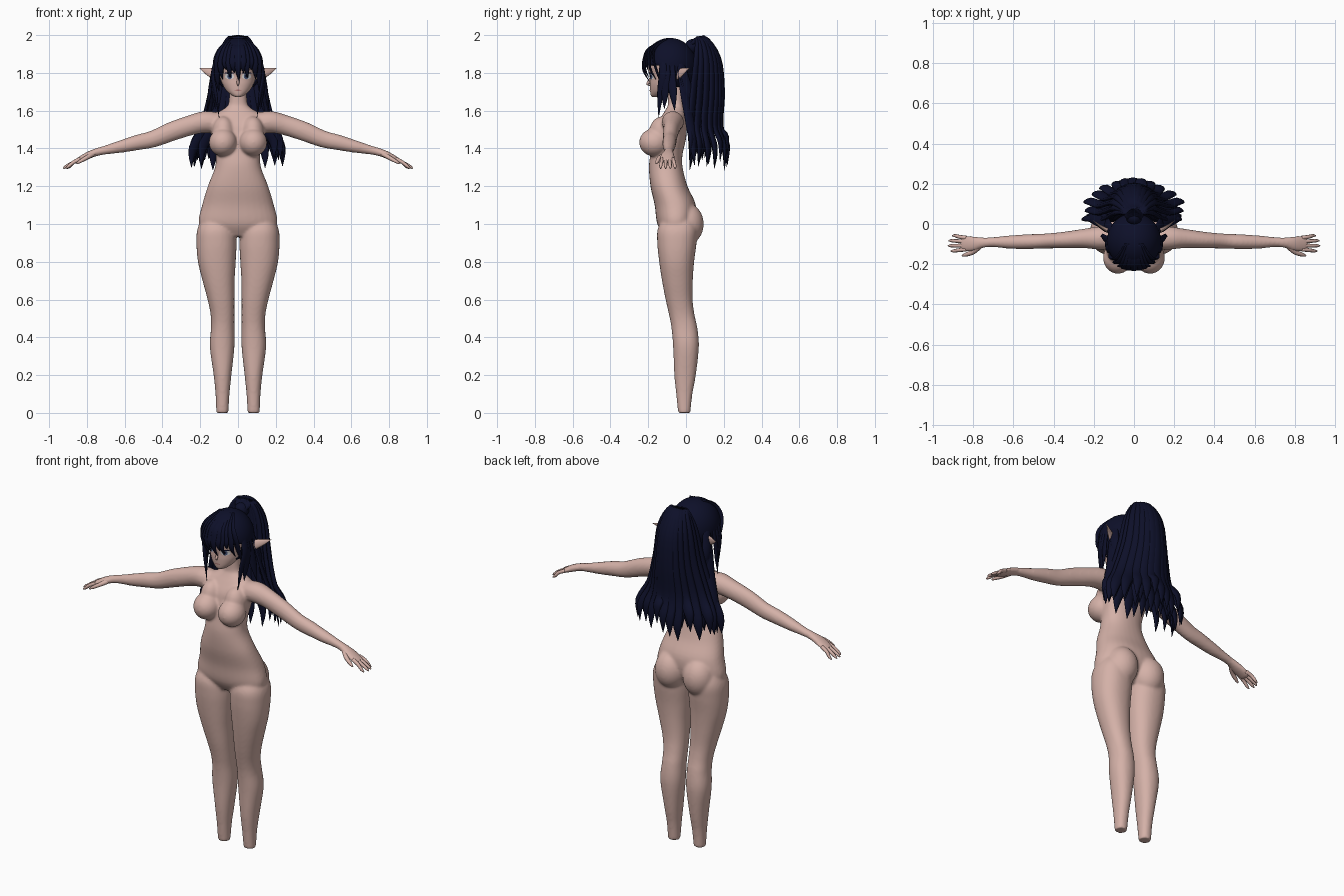
import bpy, bmesh, math, random
from mathutils import Vector, Matrix
from mathutils.bvhtree import BVHTree

if "Cube" in bpy.data.objects:
    bpy.data.objects.remove(bpy.data.objects["Cube"])

random.seed(4)

def material(name, rgb):
    m = bpy.data.materials.new(name)
    m.diffuse_color = (*rgb, 1)
    m.use_nodes = True
    m.node_tree.nodes["Principled BSDF"].inputs["Base Color"].default_value = m.diffuse_color
    return m

SKIN = material("skin", (0.66, 0.44, 0.39))
HAIR = material("dark_blue_hair", (0.004, 0.005, 0.022))
WHITE = material("eye_white", (0.75, 0.73, 0.73))
IRIS = material("iris_blue", (0.08, 0.11, 0.22))
LIPS = material("lips", (0.42, 0.17, 0.16))

def spline(keys, steps):
    """Catmull-Rom through tuples of any length."""
    out, n = [], len(keys)
    for i in range(n - 1):
        a, b, c, d = keys[max(i - 1, 0)], keys[i], keys[i + 1], keys[min(i + 2, n - 1)]
        for s in range(steps):
            t = s / steps
            out.append([0.5 * (2 * q + (r - p) * t + (2 * p - 5 * q + 4 * r - w) * t * t
                        + (3 * q - p - 3 * r + w) * t ** 3) for p, q, r, w in zip(a, b, c, d)])
    return out + [list(keys[-1])]

def bridge(bm, rings):
    """Skin a stack of rings (lists of points) and close both ends."""
    vs = [[bm.verts.new(p) for p in r] for r in rings]
    n = len(vs[0])
    for a, b in zip(vs, vs[1:]):
        for i in range(n):
            bm.faces.new((a[i], a[(i + 1) % n], b[(i + 1) % n], b[i]))
    bm.faces.new(vs[0][::-1])
    bm.faces.new(vs[-1])

def power(v, e):
    return math.copysign(abs(v) ** e, v)

def loft_z(bm, keys, n=32, e=0.9, steps=5):
    """Keys: z, centre x, half width, front y, back y."""
    rings = []
    for z, cx, hw, yf, yb in spline(keys, steps):
        rings.append([(cx + hw * power(math.cos(a), e), (yf + yb) / 2 + (yb - yf) / 2 * power(math.sin(a), e), z)
                      for a in (2 * math.pi * i / n for i in range(n))])
    bridge(bm, rings)

def strand(bm, keys, normal, n=8, steps=4):
    """Flat tapered tube. Keys: x, y, z, half width, half thickness."""
    pts = spline(keys, steps)
    rings = []
    for i, p in enumerate(pts):
        t = (Vector(pts[min(i + 1, len(pts) - 1)][:3]) - Vector(pts[max(i - 1, 0)][:3])).normalized()
        side = t.cross(Vector(normal)).normalized()
        up = side.cross(t)
        w, h = max(p[3], 0.0008), max(p[4], 0.0008)
        rings.append([Vector(p[:3]) + side * w * math.cos(a) + up * h * math.sin(a)
                      for a in (2 * math.pi * k / n for k in range(n))])
    bridge(bm, rings)

def ball(bm, c, r, seg=32):
    bmesh.ops.create_uvsphere(bm, u_segments=seg, v_segments=seg // 2, radius=1,
                              matrix=Matrix.Translation(c) @ Matrix.Diagonal((*r, 1)))

def finish(bm, name, mat):
    bmesh.ops.recalc_face_normals(bm, faces=bm.faces[:])
    me = bpy.data.meshes.new(name)
    bm.to_mesh(me)
    bm.free()
    me.materials.append(mat)
    for p in me.polygons:
        p.use_smooth = True
    ob = bpy.data.objects.new(name, me)
    bpy.context.collection.objects.link(ob)
    return ob

def bake(ob):
    """Apply all modifiers."""
    dg = bpy.context.evaluated_depsgraph_get()
    me = bpy.data.meshes.new_from_object(ob.evaluated_get(dg))
    mat = ob.data.materials[0]
    ob.modifiers.clear()
    ob.data = me
    me.materials.clear()
    me.materials.append(mat)
    for p in me.polygons:
        p.use_smooth = True
        p.material_index = 0

# body: torso, legs and arms fused into one smooth skin
bm = bmesh.new()
loft_z(bm, [(.935, 0, .15, -.115, .0), (1.0, 0, .208, -.152, .045), (1.1, 0, .19, -.166, .052),
            (1.2, 0, .16, -.188, .008), (1.3, 0, .122, -.196, -.018), (1.37, 0, .118, -.188, -.018),
            (1.45, 0, .132, -.172, 0), (1.52, 0, .147, -.158, .005), (1.57, 0, .14, -.13, 0),
            (1.61, 0, .075, -.105, -.008), (1.64, 0, .05, -.095, -.012), (1.74, 0, .045, -.1, -.012)])
for s in (-1, 1):
    # leg
    loft_z(bm, [(0, s * .083, .032, -.042, .023), (.1, s * .082, .037, -.052, .034),
                (.2, s * .082, .047, -.062, .052), (.35, s * .084, .065, -.068, .068),
                (.45, s * .081, .062, -.077, .06), (.52, s * .082, .063, -.09, .045),
                (.6, s * .09, .071, -.108, .035), (.7, s * .103, .085, -.127, .036),
                (.8, s * .112, .1, -.142, .043), (.9, s * .114, .106, -.152, .056),
                (.98, s * .115, .098, -.148, .06), (1.06, s * .11, .06, -.1, .03)])
    # seat and chest volumes
    ball(bm, (s * .09, .003, 1.0), (.09, .091, .11))
    ball(bm, (s * .08, -.168, 1.432), (.074, .08, .074))
    ball(bm, (s * .078, -.125, 1.485), (.06, .07, .085))
    # arm down to the palm
    strand(bm, [(s * .09, -.07, 1.53, .055, .055), (s * .17, -.07, 1.54, .058, .058),
                (s * .25, -.072, 1.523, .048, .053), (s * .35, -.08, 1.49, .041, .051),
                (s * .45, -.085, 1.45, .037, .045), (s * .53, -.088, 1.432, .037, .041),
                (s * .62, -.09, 1.41, .033, .033), (s * .70, -.09, 1.392, .025, .024),
                (s * .75, -.093, 1.38, .026, .021), (s * .80, -.098, 1.36, .038, .019),
                (s * .85, -.098, 1.335, .038, .013), (s * .862, -.098, 1.329, .032, .01)],
           (0, 0, 1), n=24)
body = finish(bm, "body", SKIN)
m = body.modifiers.new("fuse", 'REMESH')
m.mode, m.voxel_size, m.use_smooth_shade = 'VOXEL', 0.0075, True
m = body.modifiers.new("soften", 'SMOOTH')
m.factor, m.iterations = 0.5, 8
bake(body)

# fingers and thumbs
bm = bmesh.new()
for s in (-1, 1):
    for y0, y1, tip in ((-.069, -.058, .905), (-.088, -.083, .922), (-.107, -.108, .925), (-.126, -.134, .912)):
        strand(bm, [(s * .835, y0, 1.344, .011, .011), (s * .87, (y0 + y1) / 2, 1.327, .0095, .0095),
                    (s * (tip - .015), y1, 1.305, .008, .008), (s * tip, y1, 1.294, .003, .003)], (0, 0, 1))
    strand(bm, [(s * .765, -.105, 1.372, .016, .014), (s * .80, -.138, 1.352, .013, .012),
                (s * .835, -.152, 1.332, .010, .009), (s * .855, -.157, 1.32, .004, .004)], (0, 0, 1))
finish(bm, "fingers", SKIN)

# head with pointed chin and small nose
bm = bmesh.new()
loft_z(bm, [(1.672, 0, .012, -.178, -.14), (1.682, 0, .034, -.186, -.11), (1.705, 0, .061, -.19, -.07),
            (1.74, 0, .083, -.192, -.03), (1.78, 0, .096, -.192, .005), (1.84, 0, .106, -.205, .03),
            (1.9, 0, .1, -.195, .03), (1.95, 0, .07, -.16, .0), (1.965, 0, .03, -.12, -.04)], e=.95)
tree = BVHTree.FromBMesh(bm)
strand(bm, [(0, -.188, 1.775, .004, .004), (0, -.197, 1.752, .007, .008),
            (0, -.204, 1.741, .006, .006), (0, -.19, 1.732, .002, .002)], (0, -1, 0))
finish(bm, "head", SKIN)

# pointed ears
bm = bmesh.new()
for s in (-1, 1):
    strand(bm, [(s * .09, -.05, 1.785, .022, .010), (s * .125, -.035, 1.795, .028, .010),
                (s * .165, -.012, 1.81, .018, .006), (s * .205, .018, 1.826, .001, .001)], (0, -1, 0), n=12)
finish(bm, "ears", SKIN)

def plate(name, items, lift, mat, n=20):
    """Thin ovals laid on the face. Items: x, z, half width, half height."""
    bm = bmesh.new()
    for x, z, rx, rz in items:
        rows = []
        for k in (0, .5, 1):
            row = []
            for i in range(n):
                a = 2 * math.pi * i / n
                px, pz = x + k * rx * math.cos(a), z + k * rz * math.sin(a)
                hit = tree.ray_cast(Vector((px, -1, pz)), Vector((0, 1, 0)))[0]
                row.append(bm.verts.new((px, (hit.y if hit else -.15) - lift, pz)))
                if k == 0:
                    break
            rows.append(row)
        for i in range(n):
            j = (i + 1) % n
            bm.faces.new((rows[0][0], rows[1][i], rows[1][j]))
            bm.faces.new((rows[1][i], rows[2][i], rows[2][j], rows[1][j]))
    return finish(bm, name, mat)

# eyes, lashes and mouth
plate("eye_whites", [(s * .045, 1.782, .024, .016) for s in (-1, 1)], .002, WHITE)
plate("irises", [(s * .044, 1.782, .013, .016) for s in (-1, 1)], .003, IRIS)
plate("pupils", [(s * .044, 1.783, .006, .008) for s in (-1, 1)], .004, HAIR)
plate("lashes", [(s * .046, 1.799, .027, .004) for s in (-1, 1)], .005, HAIR)
plate("mouth", [(0, 1.708, .018, .003)], .002, LIPS)

# hair cap: ellipsoid with the face opening removed
C, R = (0, -.085, 1.84), (.134, .14, .145)
bm = bmesh.new()
ball(bm, C, R, 48)
def in_opening(f):
    c = f.calc_center_median()
    return c.z < (1.84 if c.y < -.13 else 1.73)
bmesh.ops.delete(bm, geom=[f for f in bm.faces if in_opening(f)], context='FACES')
cap = finish(bm, "hair_cap", HAIR)
m = cap.modifiers.new("thickness", 'SOLIDIFY')
m.thickness, m.offset = 0.006, -1
bake(cap)

def cap_y(x, z):
    return C[1] - R[1] * math.sqrt(max(.05, 1 - (x / R[0]) ** 2 - ((z - C[2]) / R[2]) ** 2))

# fringe and locks framing the face
bm = bmesh.new()
for u, tip in ((0, 1.755), (.22, 1.80), (.4, 1.775), (.58, 1.815), (.78, 1.765), (.95, 1.70)):
    for s in ((-1, 1) if u else (1,)):
        v = s * u
        keys = [(.04 * v, -.1, 1.978, .012, .005)]
        for x, z, w in ((.08 * v, 1.93, .02), (.108 * v, 1.87, .021), (.116 * v, (1.87 + tip) / 2, .015)):
            keys.append((x, cap_y(x, z) - .002, z, w, .006))
        strand(bm, keys + [(.112 * v + .006, cap_y(.112 * v, tip) + .004, tip, .001, .001)], (0, -1, 0))
for s in (-1, 1):
    for x, y, z, w in ((.1, -.145, 1.565, .022), (.12, -.115, 1.61, .026), (.165, -.06, 1.60, .026)):
        strand(bm, [(s * .115, y * .5 - .05, 1.88, .018, .006), (s * .134, y * .5 - .05, 1.79, w, .008),
                    (s * (x * .5 + .068), y * .8 - .02, 1.69, w * .8, .008), (s * x, y, z, .001, .001)], (s, -.3, 0))
finish(bm, "fringe", HAIR)

# ponytail: three layers of strands that spread towards the ends
bm = bmesh.new()
for d in (0, .5, 1):
    count = 11 if d else 10
    for i in range(count):
        u = -1 + 2 * i / (count - 1)
        k = d * (1 - .55 * u * u)
        end = 1.28 + random.uniform(0, .08)
        x = .225 * u + random.uniform(-.015, .015)
        strand(bm, [(.015 * u, .015, 1.93, .014, .012), (.04 * u, .06 + .03 * k, 1.975 + .012 * k, .022, .014),
                    (.085 * u, .06 + .11 * k, 1.88, .03, .015), (.115 * u, .04 + .152 * k, 1.7, .032, .014),
                    (.165 * u, .025 + .16 * k, 1.52, .033, .013),
                    (x, .03 + .19 * k, end + .1, .027, .012), (x * 1.04, .02 + .2 * k, end, .001, .001)],
               (.5 * u, 1, 0))
# hair hanging behind the ears
for s in (-1, 1):
    for j in range(3):
        strand(bm, [(s * .11, -.03, 1.86, .02, .007), (s * .135, -.015 + .01 * j, 1.74, .026, .009),
                    (s * (.165 - .02 * j), .01 + .015 * j, 1.6, .028, .01),
                    (s * (.215 - .02 * j), .035 + .01 * j, 1.44, .024, .01),
                    (s * (.235 - .02 * j), .045, 1.31 + .03 * j, .001, .001)], (s, .6, 0))
finish(bm, "ponytail", HAIR)

# hair tie
bm = bmesh.new()
ball(bm, (0, .035, 1.94), (.04, .04, .04), 16)
finish(bm, "hair_knot", HAIR)
